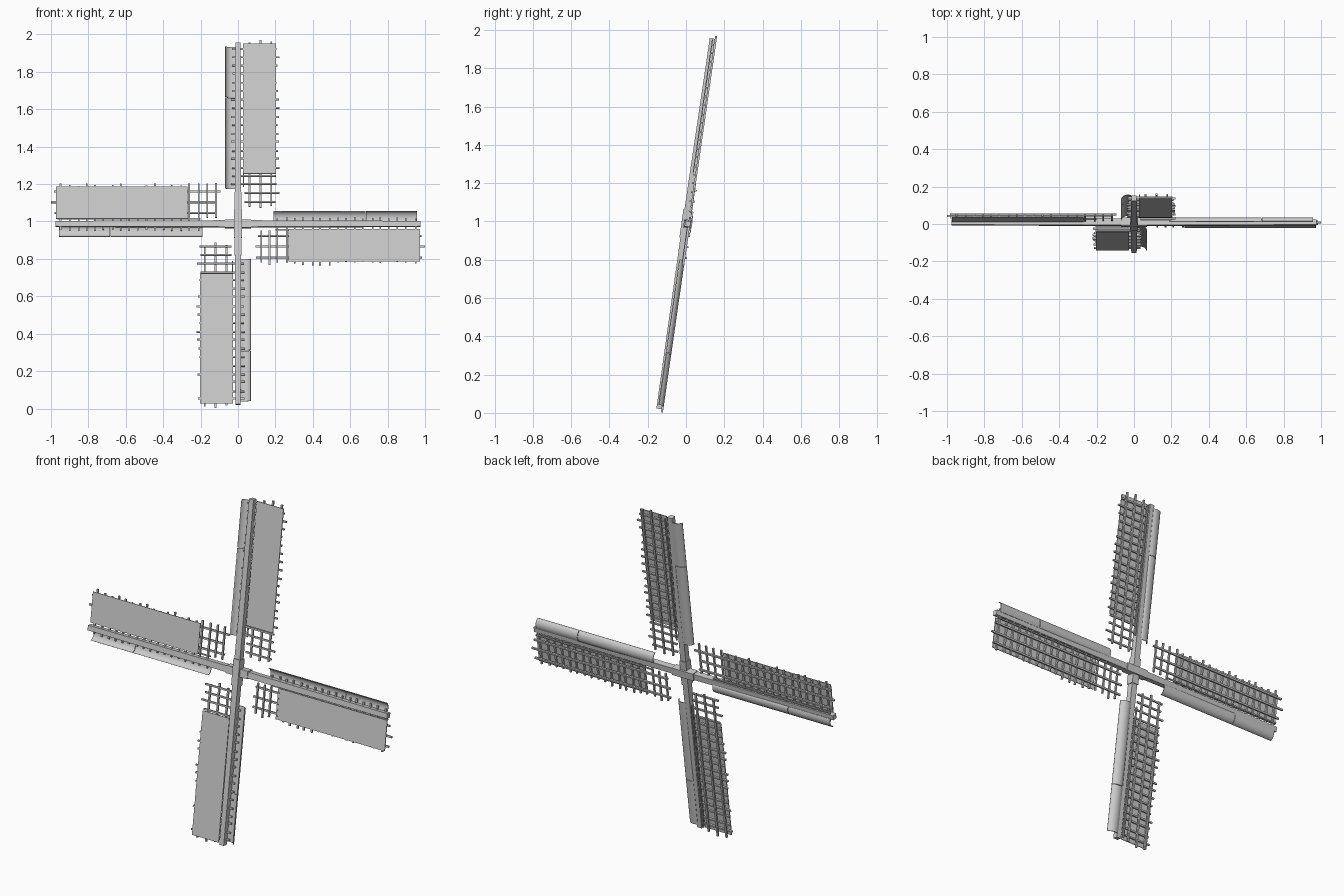
import bpy, bmesh, math, random
from mathutils import Matrix, Vector

if "Cube" in bpy.data.objects:
    bpy.data.objects.remove(bpy.data.objects["Cube"])

random.seed(4)
TILT = math.radians(8.2)
CENTRE = Matrix.Translation((0, 0, 0.988)) @ Matrix.Rotation(-TILT, 4, 'X')


def box(bm, x0, x1, y0, y1, z0, z1, taper=1.0):
    """Box between two corners; taper scales the top in x and y."""
    cx, cy = (x0 + x1) / 2, (y0 + y1) / 2
    m = Matrix.Translation((cx, cy, (z0 + z1) / 2)) @ Matrix.Diagonal((x1 - x0, y1 - y0, z1 - z0, 1))
    for v in bmesh.ops.create_cube(bm, size=1, matrix=m)['verts']:
        if v.co.z > (z0 + z1) / 2:
            v.co.x = cx + (v.co.x - cx) * taper
            v.co.y = cy + (v.co.y - cy) * taper


def finish(bm, name, matrix, smooth=False):
    bmesh.ops.recalc_face_normals(bm, faces=bm.faces)
    me = bpy.data.meshes.new(name)
    bm.to_mesh(me)
    bm.free()
    ob = bpy.data.objects.new(name, me)
    bpy.context.collection.objects.link(ob)
    ob.matrix_world = matrix
    if smooth:
        for p in me.polygons:
            p.use_smooth = len(p.vertices) == 4 and p.area > 0.002
    return ob


def board_section(bm, z0, z1):
    """Curved leading board: an arc profile with thickness, pulled along the blade."""
    back = [(-0.010, 0.015), (-0.022, 0.020), (-0.036, 0.021), (-0.050, 0.018),
            (-0.060, 0.012), (-0.067, 0.004), (-0.070, -0.004)]
    front = [(x + 0.002, y - 0.004) for x, y in reversed(back)]
    prof = [bm.verts.new((x, y, z0)) for x, y in back + front]
    n = len(back)
    faces = [bm.faces.new((prof[i], prof[i + 1], prof[2 * n - 2 - i], prof[2 * n - 1 - i]))
             for i in range(n - 1)]
    new = bmesh.ops.extrude_face_region(bm, geom=faces)['geom']
    for v in new:
        if isinstance(v, bmesh.types.BMVert):
            v.co.z = z1


# Each blade is modelled pointing up, sail cloth on +x, then turned about the hub
for k, side in enumerate(("top", "right", "bottom", "left")):
    off = 0.01 if k % 2 else 0.0
    M = CENTRE @ Matrix.Translation((0, off, 0)) @ Matrix.Rotation(k * math.pi / 2, 4, 'Y')

    # Tapered stock arm
    bm = bmesh.new()
    box(bm, -0.018, 0.018, -0.019, 0.017, 0.0, 0.977, taper=0.8)
    finish(bm, side + "_stock", M)

    # Long lattice rails
    bm = bmesh.new()
    tips = (0.98, 0.997 if k % 2 else 0.993, 0.985)
    for x, tip in zip((0.062, 0.120, 0.178), tips):
        start = 0.085 + random.uniform(0, 0.035)
        box(bm, x - 0.005, x + 0.005, 0.011, 0.021, start, tip if tip < 0.99 else tip + 0.003 * (k % 2))
    box(bm, 0.026, 0.033, 0.011, 0.019, 0.2, 0.965)
    finish(bm, side + "_lattice_rails", M)

    # Cross bars passing through the stock
    bm = bmesh.new()
    for i in range(19):
        z = 0.122 + i * 0.0458 + random.uniform(-0.004, 0.004)
        inner = -0.03 - random.uniform(0, 0.008) if z > 0.2 else 0.035
        outer = 0.205 + random.uniform(-0.005, 0.018)
        box(bm, inner, outer, 0.002, 0.012, z - 0.0045, z + 0.0045)
    finish(bm, side + "_cross_bars", M)

    # Sail cloth in front of the lattice
    bm = bmesh.new()
    box(bm, 0.028, 0.202, -0.003, 0.002, 0.27, 0.972)
    finish(bm, side + "_sail_cloth", M)

    # Curved leading board in two lengths
    bm = bmesh.new()
    board_section(bm, 0.19, 0.682)
    board_section(bm, 0.685, 0.957)
    finish(bm, side + "_leading_board", M, smooth=True)

# Thickened clamps where the stocks cross
bm = bmesh.new()
box(bm, -0.021, 0.021, -0.024, 0.022, -0.075, 0.075)
finish(bm, "vertical_hub_clamp", CENTRE)
bm = bmesh.new()
box(bm, -0.022, 0.022, -0.012, 0.032, -0.07, 0.07)
finish(bm, "horizontal_hub_clamp", CENTRE @ Matrix.Rotation(math.pi / 2, 4, 'Y'))
